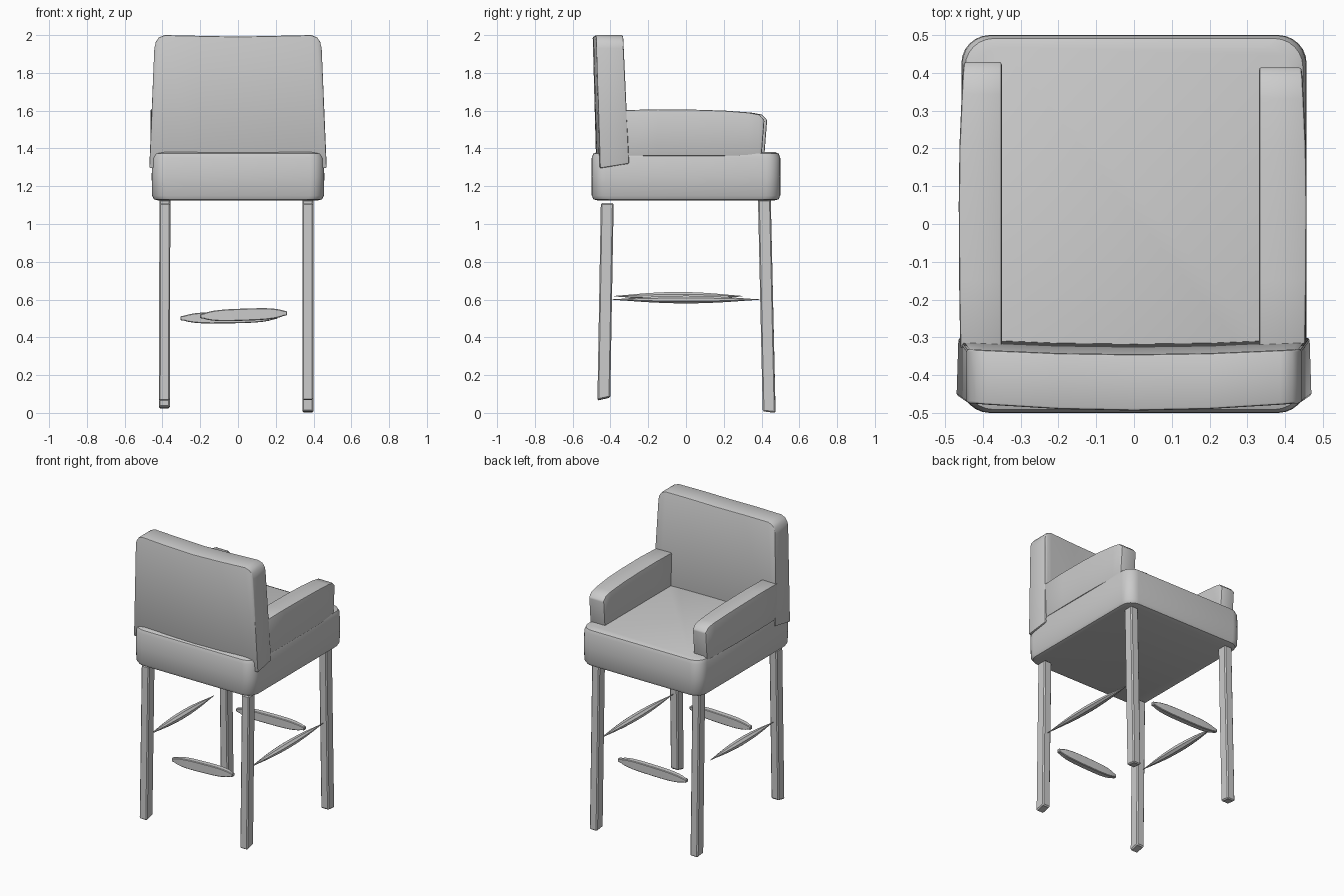
import bpy, bmesh
from math import sin, cos, pi, radians, sqrt

if "Cube" in bpy.data.objects:
    bpy.data.objects.remove(bpy.data.objects["Cube"])


def loft(name, rings, bevel=0.0, segments=2, angle=35):
    """Bridge a list of equal-length point rings and cap both ends."""
    bm = bmesh.new()
    vs = [[bm.verts.new(p) for p in r] for r in rings]
    n = len(vs[0])
    for a, b in zip(vs, vs[1:]):
        for i in range(n):
            j = (i + 1) % n
            bm.faces.new((a[i], a[j], b[j], b[i]))
    bm.faces.new(vs[0][::-1])
    bm.faces.new(vs[-1])
    bmesh.ops.recalc_face_normals(bm, faces=bm.faces[:])
    me = bpy.data.meshes.new(name)
    bm.to_mesh(me)
    bm.free()
    ob = bpy.data.objects.new(name, me)
    bpy.context.collection.objects.link(ob)
    bpy.ops.object.select_all(action='DESELECT')
    ob.select_set(True)
    bpy.context.view_layer.objects.active = ob
    if bevel:
        m = ob.modifiers.new("bevel", 'BEVEL')
        m.width, m.segments = bevel, segments
        m.limit_method, m.angle_limit = 'ANGLE', radians(40)
        bpy.ops.object.modifier_apply(modifier=m.name)
    bpy.ops.object.shade_smooth_by_angle(angle=radians(angle))
    return ob


def rounded_rect(hx, hy, r, z, steps=6):
    pts = []
    for k, (sx, sy) in enumerate([(1, 1), (-1, 1), (-1, -1), (1, -1)]):
        for i in range(steps + 1):
            a = pi / 2 * (k + i / steps)
            pts.append((sx * (hx - r) + r * cos(a), sy * (hy - r) + r * sin(a), z))
    return pts


# Seat cushion: rounded block with soft top and bottom rims
seat = [(0.425, 0.470, 1.125), (0.445, 0.490, 1.131), (0.455, 0.499, 1.150),
        (0.457, 0.500, 1.25), (0.455, 0.499, 1.350), (0.447, 0.491, 1.372),
        (0.425, 0.468, 1.382)]
loft("seat", [rounded_rect(hx, hy, 0.075, z) for hx, hy, z in seat])

# Backrest: leaning, tapering upward, bowed toward -y, rounded top corners
top = [(1, 1.93), (0.985, 1.965), (0.95, 1.988), (0.88, 2.0), (0.45, 1.996), (0, 1.992)]
stations = [(-u, z) for u, z in top] + [(u, z) for u, z in top[-2::-1]]
rings = []
for u, zt in stations:
    bow = 0.02 * u * u
    wt = 0.44 + 0.03 * (2.0 - zt) / 0.7
    rings.append([(0.47 * u, -0.475 + bow, 1.295), (0.465 * u, -0.315 + bow * 0.7, 1.32),
                  (wt * u, -0.345 + bow * 0.7, zt), (wt * u, -0.494 + bow, zt)])
loft("backrest", rings, 0.02)

# Armrests: crowned tops dropping off at the chamfered front end
arm = [(-0.33, 1.603, 0), (-0.15, 1.607, 0.003), (0.05, 1.605, 0.004),
       (0.2, 1.60, 0.002), (0.33, 1.59, -0.004), (0.385, 1.58, -0.007), (0.413, 1.55, -0.01)]


def armrest(name, s, inner, outer, stretch):
    rings = []
    for y, z, bulge in arm:
        y2 = y if y < 0 else y * stretch
        yb = y2 - (0.015 if y > 0.4 else 0)
        xi, xo = s * inner, s * (outer + bulge)
        rings.append([(xi, yb, 1.36), (xo, yb, 1.36), (xo, y2, z), (xi, y2, z)])
    loft(name, rings, 0.007)


armrest("left_armrest", -1, 0.35, 0.46, 1.04)
armrest("right_armrest", 1, 0.331, 0.453, 1.005)


# Legs: slim square posts, slightly splayed in y
def leg(name, xt, xb, yt, yb, zt, zb, tilt):
    w, d = 0.029, 0.034
    corners = [(-1, -1), (1, -1), (1, 1), (-1, 1)]
    loft(name, [[(xb + w * a, yb + d * b, zb + tilt * b) for a, b in corners],
                [(xt + w * a, yt + d * b, zt) for a, b in corners]], 0.007, 1, 25)


leg("left_front_leg", -0.387, -0.390, -0.417, -0.435, 1.11, 0.073, 0.008)
leg("right_front_leg", 0.370, 0.370, -0.417, -0.435, 1.11, 0.075, 0.008)
leg("left_back_leg", -0.387, -0.390, 0.415, 0.440, 1.13, 0.027, -0.004)
leg("right_back_leg", 0.370, 0.370, 0.415, 0.440, 1.13, 0.004, -0.004)


# Side stretchers: pointed spindles
def spindle(name, x, y0, y1, z, h):
    rings = []
    for i in range(13):
        t = i / 12
        k = max(0.06, sin(pi * t))
        y = y0 + (y1 - y0) * t
        rings.append([(x + 0.028 * k * cos(a), y, z + h * k * sin(a))
                      for a in [j * pi / 4 + pi / 8 for j in range(8)]])
    loft(name, rings)


spindle("left_stretcher", -0.393, -0.38, 0.30, 0.618, 0.024)
spindle("right_stretcher", 0.370, -0.39, 0.39, 0.600, 0.022)


# Cross stretchers: flat pill-shaped slats
def slat(name, x0, x1, y, z, h, slope):
    rings = []
    for i in range(17):
        u = -cos(pi * i / 16)
        k = max(0.2, (1 - abs(u) ** 3.5)) ** 0.6
        x = (x0 + x1) / 2 + u * (x1 - x0) / 2
        zc, d = z + slope * u, 0.02 * sqrt(k)
        rings.append([(x, y - d, zc - h * k), (x, y + d, zc - h * k),
                      (x, y + d, zc + h * k), (x, y - d, zc + h * k)])
    loft(name, rings, 0.004, 1)


slat("front_stretcher", -0.20, 0.26, -0.42, 0.520, 0.032, 0.008)
slat("back_stretcher", -0.305, 0.21, 0.425, 0.505, 0.031, 0.004)
